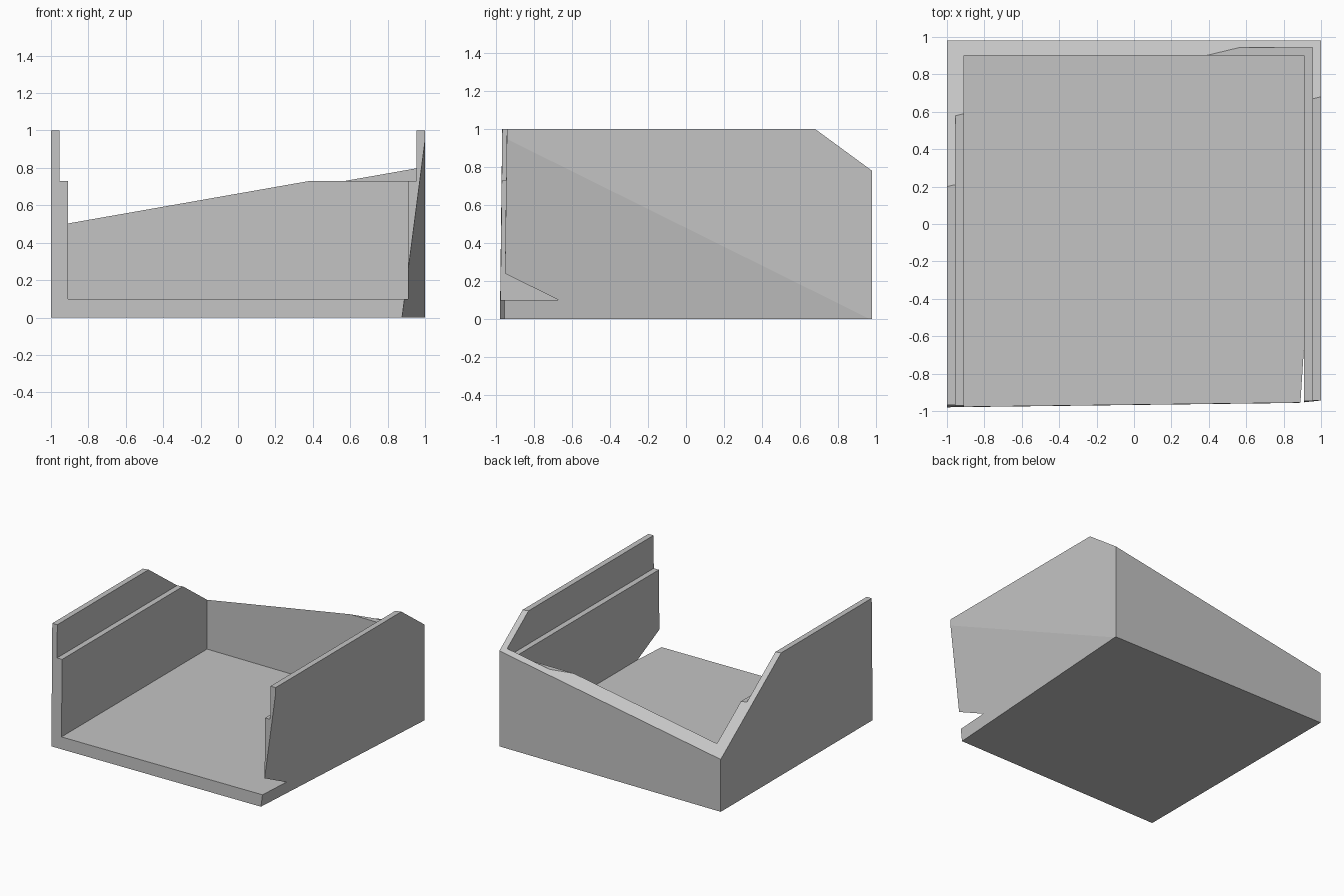
import bpy
import bmesh
from mathutils import Vector

default = bpy.data.objects.get("Cube")
if default:
    bpy.data.objects.remove(default, do_unlink=True)

# Single plain grey
grey = bpy.data.materials.new("plain grey")
grey.use_nodes = True
colour = (0.55, 0.55, 0.55, 1)
grey.diffuse_color = colour
grey.node_tree.nodes["Principled BSDF"].inputs["Base Color"].default_value = colour


def make_box(name, low, high, cuts=()):
    """Box between two corners, trimmed by (point, outward normal) planes."""
    bm = bmesh.new()
    bmesh.ops.create_cube(bm, size=1)
    low, high = Vector(low), Vector(high)
    for v in bm.verts:
        v.co = (low + high) / 2 + v.co * (high - low)
    for point, normal in cuts:
        geom = bm.verts[:] + bm.edges[:] + bm.faces[:]
        bmesh.ops.bisect_plane(bm, geom=geom, dist=1e-6, plane_co=point,
                               plane_no=normal, clear_outer=True)
        rim = [e for e in bm.edges if e.is_boundary]
        bmesh.ops.holes_fill(bm, edges=rim, sides=0)
    bmesh.ops.recalc_face_normals(bm, faces=bm.faces[:])
    mesh = bpy.data.meshes.new(name)
    bm.to_mesh(mesh)
    bm.free()
    mesh.materials.append(grey)
    obj = bpy.data.objects.new(name, mesh)
    bpy.context.collection.objects.link(obj)
    return obj


# Outer block with slanted back top, skewed front and leaning left side
tray = make_box("open_tray", (-1, -1.1, 0), (1, 0.98, 1), [
    ((1, 0.68, 1), (-0.176, 0.733, 1)),
    ((-1, -0.98, 0), (0.0125, -1, 0.012)),
    ((0.877, -0.955, 0), (1, -0.064, -0.129)),
])

# Hollow inside: deep cavity, then a wider one that leaves a ledge
cavities = [
    make_box("deep_cavity_cutter", (-0.91, -1.5, 0.1), (0.908, 0.9, 1.5)),
    make_box("ledge_cutter", (-0.955, -1.5, 0.73), (0.954, 0.945, 1.6)),
]
bpy.context.view_layer.objects.active = tray
for cutter in cavities:
    cutter.hide_render = True
    mod = tray.modifiers.new(cutter.name, "BOOLEAN")
    mod.operation = "DIFFERENCE"
    mod.solver = "EXACT"
    mod.object = cutter
    bpy.ops.object.modifier_apply(modifier=mod.name)
    bpy.data.objects.remove(cutter, do_unlink=True)
